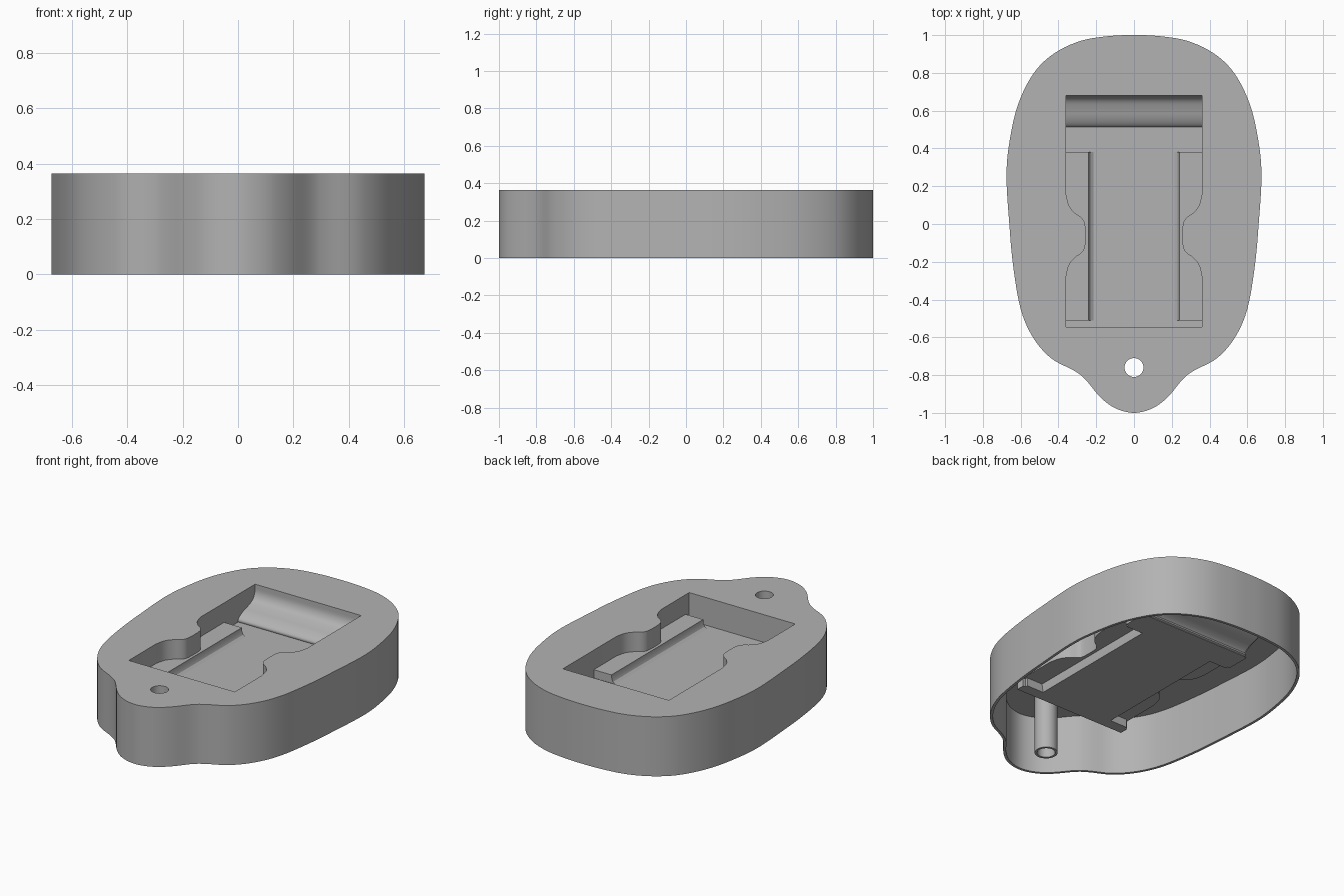
import bpy, bmesh, math
from mathutils import Vector, Matrix

if "Cube" in bpy.data.objects:
    bpy.data.objects.remove(bpy.data.objects["Cube"])

T = 0.016                      # shell thickness
TOP, FLOOR, SHELF = 0.365, 0.195, 0.245
UNDER = TOP - T

grey = bpy.data.materials.new("plain_grey")
grey.use_nodes = True
colour = (0.45, 0.45, 0.45, 1)
grey.diffuse_color = colour
grey.node_tree.nodes["Principled BSDF"].inputs["Base Color"].default_value = colour

# Rotations that turn a flat profile so that it is extruded along an axis
TURN = {
    "z": Matrix.Identity(4),
    "x": Matrix(((0, 0, 1, 0), (1, 0, 0, 0), (0, 1, 0, 0), (0, 0, 0, 1))),
    "y": Matrix(((1, 0, 0, 0), (0, 0, -1, 0), (0, 1, 0, 0), (0, 0, 0, 1))),
}


def slab(name, loops, low, high, axis="z"):
    """Fill closed loops (inner loops are holes) and extrude from low to high."""
    curve = bpy.data.curves.new(name, "CURVE")
    curve.dimensions = "2D"
    curve.fill_mode = "BOTH"
    curve.extrude = (high - low) / 2
    for loop in loops:
        spline = curve.splines.new("POLY")
        spline.points.add(len(loop) - 1)
        for point, co in zip(spline.points, loop):
            point.co = (co[0], co[1], 0, 1)
        spline.use_cyclic_u = True
    helper = bpy.data.objects.new(name + "_curve", curve)
    bpy.context.collection.objects.link(helper)
    bpy.context.view_layer.update()
    graph = bpy.context.evaluated_depsgraph_get()
    mesh = bpy.data.meshes.new_from_object(helper.evaluated_get(graph))
    bpy.data.objects.remove(helper)
    middle = (low + high) / 2 * (-1 if axis == "y" else 1)
    mesh.transform(TURN[axis] @ Matrix.Translation((0, 0, middle)))
    bm = bmesh.new()
    bm.from_mesh(mesh)
    bmesh.ops.remove_doubles(bm, verts=bm.verts, dist=0.0001)
    bmesh.ops.recalc_face_normals(bm, faces=bm.faces)
    bm.to_mesh(mesh)
    bm.free()
    mesh.materials.clear()
    mesh.materials.append(grey)
    obj = bpy.data.objects.new(name, mesh)
    bpy.context.collection.objects.link(obj)
    bpy.ops.object.select_all(action="DESELECT")
    obj.select_set(True)
    bpy.context.view_layer.objects.active = obj
    bpy.ops.object.shade_smooth_by_angle(angle=math.radians(30))
    return obj


def smooth(points, steps=5):
    """Catmull-Rom curve through an open row of points."""
    pts = [Vector(p) for p in points]
    pts = [2 * pts[0] - pts[1]] + pts + [2 * pts[-1] - pts[-2]]
    out = []
    for a, b, c, d in zip(pts, pts[1:], pts[2:], pts[3:]):
        for i in range(steps):
            t = i / steps
            out.append(0.5 * (2 * b + (c - a) * t + (2 * a - 5 * b + 4 * c - d) * t**2
                              + (3 * b - a - 3 * c + d) * t**3))
    return out + [pts[-2]]


def offset(points, distance, closed=False):
    """Shift a row of points to its left by a distance."""
    n, out = len(points), []
    for i, p in enumerate(points):
        before = points[i - 1] if i or closed else p
        after = points[(i + 1) % n] if i < n - 1 or closed else p
        d = (after - before).normalized()
        out.append(p + Vector((-d.y, d.x)) * distance)
    return out


def mirror(points):
    return [Vector((-p[0], p[1])) for p in reversed(points)]


def circle(radius, y, n=32):
    return [Vector((radius * math.cos(math.tau * i / n), y + radius * math.sin(math.tau * i / n)))
            for i in range(n)]


def rect(x0, y0, x1, y1):
    return [(x0, y0), (x1, y0), (x1, y1), (x0, y1)]


# Outline of the case, clockwise from the back; the far half is mirrored
half = [(-0.13, 0.995), (0, 1), (0.13, 0.995), (0.28, 0.97), (0.42, 0.905), (0.53, 0.8), (0.615, 0.63),
        (0.66, 0.43), (0.675, 0.25), (0.66, 0), (0.64, -0.22), (0.6, -0.45), (0.535, -0.6),
        (0.44, -0.71), (0.32, -0.775), (0.26, -0.82), (0.18, -0.915), (0.1, -0.975),
        (0, -1), (-0.1, -0.975)]
right = smooth(half)[5:-5]
outline = right + mirror(right)[1:-1]
inner = offset(outline, -T, closed=True)

# Edge of the pocket on one side, with the inward bulge
bulge = smooth([(0.36, 0.16), (0.345, 0.1), (0.315, 0.06), (0.275, 0.03), (0.258, -0.01), (0.258, -0.11),
                (0.275, -0.15), (0.315, -0.18), (0.345, -0.22), (0.36, -0.28)], 4)
side = [Vector((0.36, 0.68))] + bulge + [Vector((0.36, -0.545))]
pocket = side + mirror(side)

# Case wall, top plate and screw post
slab("case_wall", [outline, inner], 0, UNDER)
slab("top_plate", [outline, pocket, circle(0.05, -0.76)], UNDER, TOP)
slab("screw_post", [circle(0.064, -0.76), circle(0.05, -0.76)], 0, UNDER)

# Pocket floor, narrow between the two shelves
edge = [Vector(p) for p in ((0.36, 0.53), (0.36, 0.38), (0.225, 0.38), (0.225, -0.51),
                            (0.36, -0.51), (0.36, -0.545))]
slab("pocket_floor", [edge + mirror(edge)], FLOOR - T, FLOOR)
slab("pocket_front_wall", [rect(-0.376, -0.561, 0.376, -0.545)], FLOOR - T, UNDER)

# Curved ramp at the back of the pocket
ramp = smooth([(0.68, TOP), (0.677, 0.315), (0.655, 0.278), (0.61, 0.257), (0.565, 0.243),
               (0.53, 0.225), (0.514, 0.205), (0.525, FLOOR - T)], 4)
slab("pocket_ramp", [ramp + offset(ramp, T)[::-1]], -0.36, 0.36, "x")

for sign, label in ((1, "left"), (-1, "right")):
    def flip(points):
        return points if sign > 0 else mirror(points)

    # Pocket side wall above the shelf, and its deeper ends
    run = [Vector((0.36, 0.38))] + bulge + [Vector((0.36, -0.51))]
    slab(label + "_pocket_wall", [flip(run + offset(run, T)[::-1])], SHELF - T, UNDER)
    slab(label + "_wall_front_end", [flip(rect(0.36, -0.545, 0.376, -0.51))], FLOOR - T, UNDER)
    cap = [(0.38, FLOOR - T), (0.38, UNDER), (0.68, UNDER)] + ramp[1:]
    low, high = sorted((sign * 0.36, sign * 0.376))
    slab(label + "_wall_back_end", [cap], low, high, "x")

    # Raised shelf with a rounded inner edge and closed ends
    shelf = run + [Vector((0.24, -0.51)), Vector((0.24, 0.38))]
    slab(label + "_shelf", [flip(shelf)], SHELF - T, SHELF)
    lip = [(0.24, SHELF), (0.237, 0.22), (0.23, 0.205), (0.215, FLOOR), (0.225, FLOOR - T),
           (0.245, FLOOR - T), (0.253, SHELF - T), (0.253, SHELF)]
    slab(label + "_shelf_lip", [flip(lip)], -0.51, 0.38, "y")
    for end, y in (("front", -0.51), ("back", 0.38 - T)):
        slab(f"{label}_shelf_{end}_end", [flip(rect(0.24, y, 0.36, y + T))], FLOOR - T, SHELF - T)
